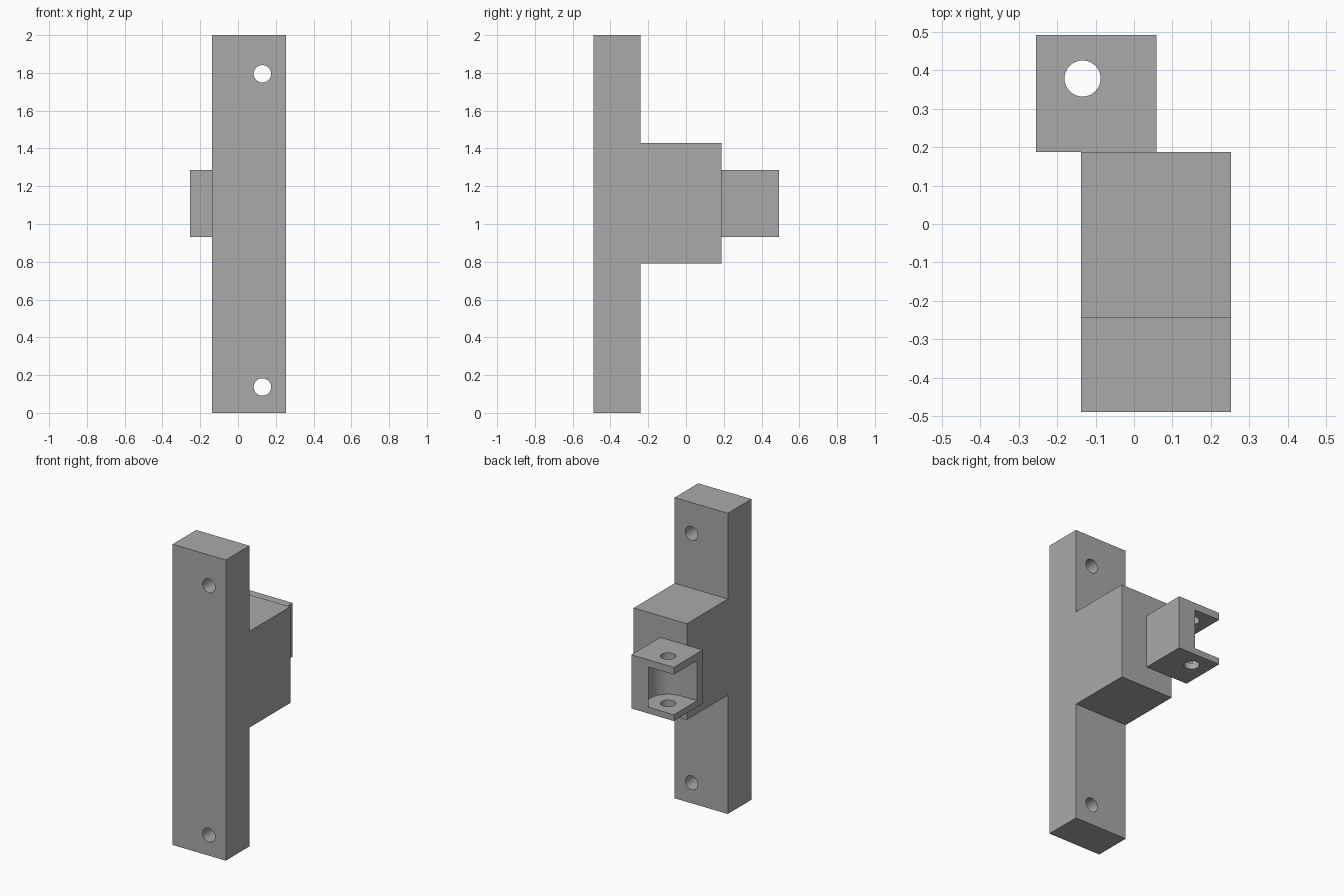
import bpy, bmesh, math
from mathutils import Vector

cube = bpy.data.objects.get("Cube")
if cube:
    bpy.data.objects.remove(cube, do_unlink=True)

grey = bpy.data.materials.new("plain grey")
grey.use_nodes = True
GREY = (0.4, 0.4, 0.4, 1)
grey.diffuse_color = GREY
grey.node_tree.nodes["Principled BSDF"].inputs["Base Color"].default_value = GREY


def extrude_profile(name, points, direction):
    """Closed prism from a planar outline pushed along a direction."""
    bm = bmesh.new()
    face = bm.faces.new([bm.verts.new(p) for p in points])
    side = bmesh.ops.extrude_face_region(bm, geom=[face])["geom"]
    bmesh.ops.translate(bm, vec=Vector(direction),
                        verts=[v for v in side if isinstance(v, bmesh.types.BMVert)])
    bmesh.ops.recalc_face_normals(bm, faces=bm.faces)
    mesh = bpy.data.meshes.new(name)
    bm.to_mesh(mesh)
    bm.free()
    mesh.materials.append(grey)
    obj = bpy.data.objects.new(name, mesh)
    bpy.context.collection.objects.link(obj)
    return obj


def circle(cx, cy, r, start=0, end=2 * math.pi, steps=48):
    return [(cx + r * math.cos(start + (end - start) * i / steps),
             cy + r * math.sin(start + (end - start) * i / steps))
            for i in range(steps)]


def cut(obj, cutter):
    mod = obj.modifiers.new("cut", "BOOLEAN")
    mod.operation, mod.solver, mod.object = "DIFFERENCE", "EXACT", cutter
    bpy.ops.object.select_all(action="DESELECT")
    bpy.context.view_layer.objects.active = obj
    obj.select_set(True)
    bpy.ops.object.modifier_apply(modifier=mod.name)
    bpy.data.objects.remove(cutter, do_unlink=True)


def smooth(obj):
    bpy.ops.object.select_all(action="DESELECT")
    bpy.context.view_layer.objects.active = obj
    obj.select_set(True)
    bpy.ops.object.shade_smooth_by_angle(angle=math.radians(30))


# Mounting plate with its central block, as one T-shaped side profile
LEFT, RIGHT = 0.253, -0.138
side = [(-0.49, 0), (-0.242, 0), (-0.242, 0.79), (0.188, 0.79),
        (0.188, 1.43), (-0.242, 1.43), (-0.242, 2), (-0.49, 2)]
body = extrude_profile("mounting_plate", [(RIGHT, y, z) for y, z in side],
                       (LEFT - RIGHT, 0, 0))

# Screw holes through the plate
for z in (0.137, 1.795):
    drill = extrude_profile("screw_drill",
                            [(x, -0.6, h) for x, h in circle(0.129, z, 0.046)],
                            (0, 0.5, 0))
    cut(body, drill)
smooth(body)

# Hinge bracket on the back of the block
X0, X1, Y0, Y1, Z0, Z1 = -0.255, 0.058, 0.188, 0.492, 0.93, 1.287
bracket = extrude_profile("hinge_bracket",
                          [(X0, Y0, Z0), (X1, Y0, Z0), (X1, Y1, Z0), (X0, Y1, Z0)],
                          (0, 0, Z1 - Z0))

# Rounded pocket between the two lugs, open to the back and the right
PX, PY, R = -0.134, 0.379, 0.131
outline = circle(PX, PY, R, -math.pi / 2, math.pi / 2, 32)
outline += [(PX, PY + R), (PX, 0.6), (-0.4, 0.6), (-0.4, PY - R)]
pocket = extrude_profile("pocket_cutter", [(x, y, Z0 + 0.042) for x, y in outline],
                         (0, 0, Z1 - Z0 - 0.09))
cut(bracket, pocket)

# Pin hole through both lugs
pin = extrude_profile("pin_drill", [(x, y, 0.8) for x, y in circle(PX, PY, 0.047)],
                      (0, 0, 0.7))
cut(bracket, pin)
smooth(bracket)
